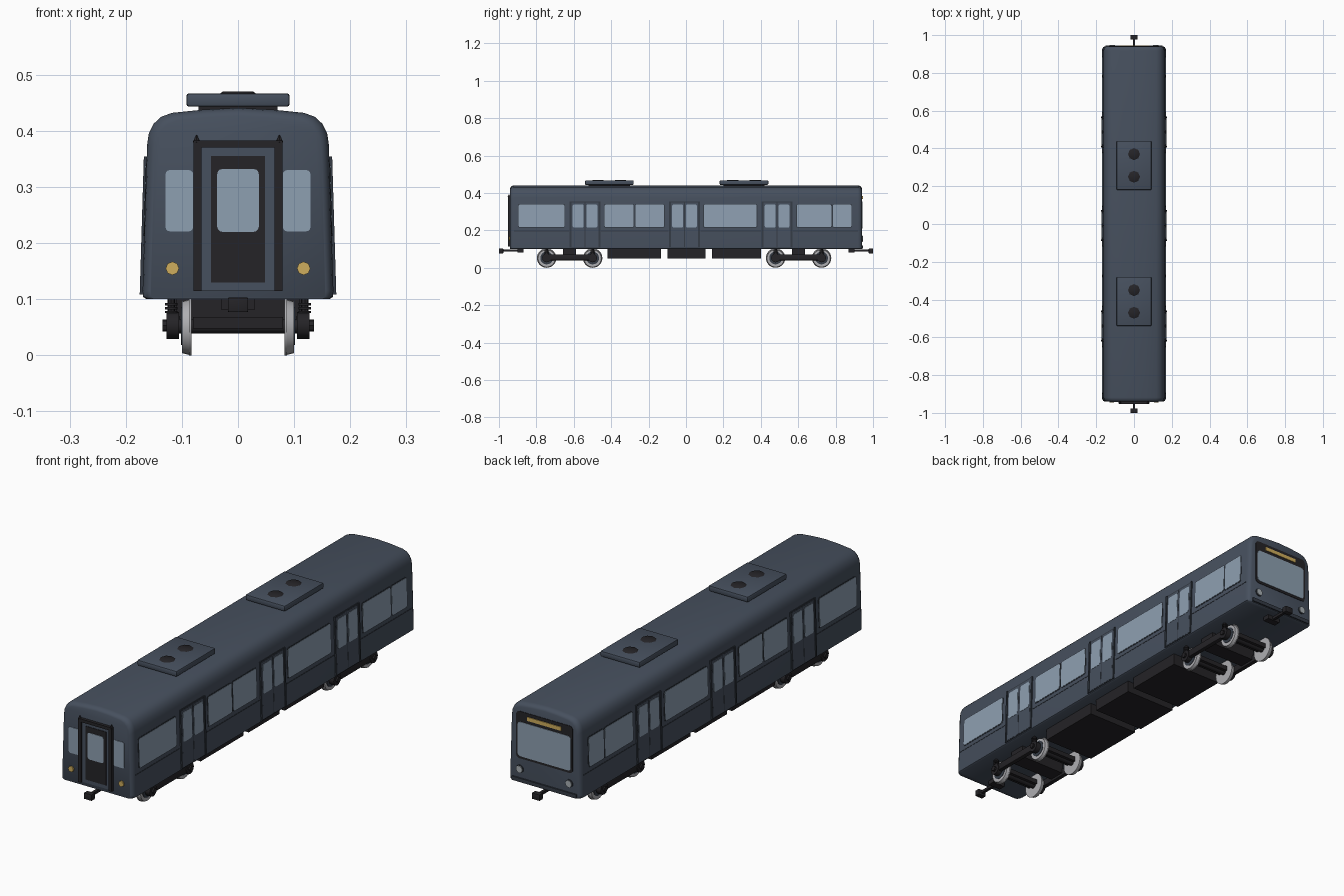
import bpy, bmesh, math
from mathutils import Matrix, Vector

if "Cube" in bpy.data.objects:
    bpy.data.objects.remove(bpy.data.objects["Cube"])


def material(name, r, g, b):
    m = bpy.data.materials.new(name)
    m.use_nodes = True
    m.diffuse_color = (r, g, b, 1)
    m.node_tree.nodes["Principled BSDF"].inputs["Base Color"].default_value = (r, g, b, 1)
    return m


BODY = material("slate blue", 0.062, 0.08, 0.112)
GLASS = material("pale blue glass", 0.27, 0.35, 0.44)
DARK = material("charcoal", 0.018, 0.017, 0.02)
TRIM = material("dark slate", 0.035, 0.044, 0.06)
STEEL = material("wheel steel", 0.42, 0.42, 0.44)
GOLD = material("amber", 0.62, 0.42, 0.11)
LAMP = material("lamp silver", 0.4, 0.44, 0.46)


def finish(name, bm, mat, smooth=None):
    bmesh.ops.recalc_face_normals(bm, faces=bm.faces[:])
    me = bpy.data.meshes.new(name)
    bm.to_mesh(me)
    bm.free()
    me.materials.append(mat)
    ob = bpy.data.objects.new(name, me)
    bpy.context.collection.objects.link(ob)
    if smooth:
        bpy.ops.object.select_all(action="DESELECT")
        ob.select_set(True)
        bpy.context.view_layer.objects.active = ob
        bpy.ops.object.shade_smooth_by_angle(angle=math.radians(smooth))
    return ob


def box(name, x, y, z, mat, bevel=0):
    """Box from three (min, max) ranges."""
    bm = bmesh.new()
    lo, hi = Vector((x[0], y[0], z[0])), Vector((x[1], y[1], z[1]))
    bmesh.ops.create_cube(bm, size=1, matrix=Matrix.Translation((lo + hi) / 2)
                          @ Matrix.Diagonal((*(hi - lo), 1)))
    if bevel:
        bmesh.ops.bevel(bm, geom=bm.edges[:], offset=bevel, segments=2, affect="EDGES", profile=0.5)
    return finish(name, bm, mat, 35 if bevel else None)


def cylinder(name, centre, radius, depth, axis, mat, sides=16, top=None):
    bm = bmesh.new()
    turn = Vector((0, 0, 1)).rotation_difference(Vector(axis)).to_matrix().to_4x4()
    bmesh.ops.create_cone(bm, cap_ends=True, segments=sides, radius1=radius,
                          radius2=radius if top is None else top, depth=depth,
                          matrix=Matrix.Translation(centre) @ turn)
    return finish(name, bm, mat, 40)


def plate(name, place, u, v, d, mat, r=0.0):
    """Rounded rectangular slab laid on a wall by the mapping place(u, v, d)."""
    pts = []
    for k, (cu, cv) in enumerate(((u[1], v[1]), (u[0], v[1]), (u[0], v[0]), (u[1], v[0]))):
        su, sv = (1 if k in (0, 3) else -1), (1 if k < 2 else -1)
        for i in range(4 if r else 1):
            a = math.pi / 2 * (k + i / 3)
            pts.append((cu - su * r + r * math.cos(a), cv - sv * r + r * math.sin(a)))
    bm = bmesh.new()
    rings = [[bm.verts.new(place(pu, pv, e)) for pu, pv in pts] for e in (-0.004, d)]
    for ring in rings:
        bm.faces.new(ring)
    for i in range(len(pts)):
        j = (i + 1) % len(pts)
        bm.faces.new((rings[0][i], rings[0][j], rings[1][j], rings[1][i]))
    return finish(name, bm, mat)


END = 0.94


def side_place(s):
    return lambda u, v, d: (s * (0.17 - (v - 0.115) * 0.03 + d), u, v)


def front(u, v, d):
    return (u, -END - d, v)


def back(u, v, d):
    return (u, END + d, v)


# Car body: half profile mirrored, lofted with rounded ends
half = [(0.163, 0.1), (0.169, 0.104), (0.17, 0.115), (0.162, 0.375), (0.159, 0.395),
        (0.15, 0.413), (0.137, 0.425), (0.118, 0.432), (0.06, 0.438), (0, 0.441)]
profile = half + [(-x, z) for x, z in half[-2::-1]]
stations = [(END, 0.014), (END - 0.004, 0.007), (END - 0.012, 0.002), (END - 0.022, 0)]
stations = [(-y, i) for y, i in stations] + stations[::-1]
bm = bmesh.new()
loft = [[bm.verts.new((x * (1 - i / 0.17), y, 0.1 + (z - 0.1) * (1 - i / 0.34)))
         for x, z in profile] for y, i in stations]
for a, b in zip(loft, loft[1:]):
    for i in range(len(profile)):
        j = (i + 1) % len(profile)
        bm.faces.new((a[i], a[j], b[j], b[i]))
bm.faces.new(loft[0])
bm.faces.new(loft[-1])
finish("car_body", bm, BODY, 40)

# Side windows, doors and belt trim
windows = [(-0.895, -0.65), (-0.435, -0.28), (-0.27, -0.117), (0.095, 0.378),
           (0.593, 0.777), (0.785, 0.884)]
doors = [-0.54, -0.008, 0.487]
belts = [(-0.92, -0.625), (-0.455, -0.093), (0.077, 0.402), (0.572, 0.92)]
for s, side in ((1, "left"), (-1, "right")):
    wall = side_place(s)
    for y0, y1 in windows:
        plate(side + "_window_rim", wall, (y0 - 0.004, y1 + 0.004), (0.213, 0.342), 0.001, TRIM, 0.01)
        plate(side + "_window", wall, (y0, y1), (0.217, 0.338), 0.002, GLASS, 0.008)
    for y0, y1 in belts:
        plate(side + "_belt_trim", wall, (y0, y1), (0.194, 0.198), 0.001, TRIM)
    for c in doors:
        plate(side + "_door_frame", wall, (c - 0.083, c + 0.083), (0.108, 0.354), 0.002, TRIM)
        for e in (-0.083, 0.075):
            plate(side + "_door_post", wall, (c + e, c + e + 0.008), (0.108, 0.354), 0.005, TRIM)
        for e in (-1, 1):
            m = c + e * 0.037
            plate(side + "_door_leaf", wall, (m - 0.035, m + 0.035), (0.112, 0.348), 0.003, BODY)
            plate(side + "_door_window", wall, (m - 0.029, m + 0.029), (0.215, 0.338), 0.004, GLASS, 0.008)

# Front end: gangway door, surround, windows and lamps
plate("front_door_surround", front, (-0.066, 0.066), (0.115, 0.375), 0.004, BODY)
plate("front_door", front, (-0.048, 0.048), (0.13, 0.355), 0.006, DARK)
plate("front_door_window", front, (-0.037, 0.037), (0.22, 0.332), 0.008, GLASS, 0.009)
plate("gangway_lintel", front, (-0.079, 0.079), (0.37, 0.383), 0.013, DARK)
for s in (-1, 1):
    plate("gangway_post", front, sorted((s * 0.065, s * 0.079)), (0.115, 0.38), 0.013, DARK)
    cylinder("gangway_horn", (s * 0.074, -END - 0.006, 0.386), 0.008, 0.014, (0, 0, 1), DARK, 6, 0.001)
    plate("front_window", front, sorted((s * 0.08, s * 0.129)), (0.221, 0.33), 0.002, GLASS, 0.007)
    cylinder("front_lamp", (s * 0.117, -END - 0.002, 0.155), 0.012, 0.008, (0, -1, 0), GOLD, 8)
    cylinder("back_lamp_rim", (s * 0.115, END + 0.001, 0.155), 0.017, 0.006, (0, 1, 0), TRIM)
    cylinder("back_lamp", (s * 0.115, END + 0.003, 0.155), 0.014, 0.008, (0, 1, 0), LAMP)

# Back end: windscreen panel, sign and bumper
plate("windscreen_panel", back, (-0.132, 0.132), (0.2, 0.398), 0.002, DARK, 0.015)
plate("windscreen", back, (-0.124, 0.124), (0.21, 0.355), 0.004, GLASS, 0.014)
plate("destination_sign", back, (-0.08, 0.08), (0.368, 0.384), 0.005, GOLD)
plate("back_bumper", back, (-0.15, 0.15), (0.102, 0.118), 0.006, TRIM)

# Roof units with fans
for c in (-0.41, 0.31):
    box("roof_unit_base", (-0.07, 0.07), (c - 0.11, c + 0.11), (0.43, 0.448), DARK)
    box("roof_unit", (-0.092, 0.092), (c - 0.13, c + 0.13), (0.443, 0.467), BODY, 0.005)
    for e in (-0.06, 0.06):
        cylinder("roof_fan", (0, c + e, 0.468), 0.034, 0.005, (0, 0, 1), DARK, 8, 0.026)

# Underfloor equipment
for y in ((-0.42, -0.135), (-0.1, 0.105), (0.14, 0.4)):
    box("equipment_case", (-0.12, 0.12), y, (0.05, 0.102), DARK)

# Bogies
for c in (-0.622, 0.602):
    box("bogie_bolster", (-0.11, 0.11), (c - 0.035, c + 0.035), (0.05, 0.1), DARK)
    for s in (-1, 1):
        box("bogie_side_frame", sorted((s * 0.104, s * 0.124)), (c - 0.115, c + 0.115),
            (0.04, 0.072), DARK, 0.004)
    for y in (c - 0.123, c + 0.123):
        cylinder("axle", (0, y, 0.052), 0.013, 0.22, (1, 0, 0), DARK, 12)
        box("motor_beam", (-0.08, 0.08), (y - 0.025, y + 0.025), (0.048, 0.068), DARK)
        for s in (-1, 1):
            cylinder("wheel", (s * 0.092, y, 0.05), 0.05, 0.016, (s, 0, 0), STEEL, 28, 0.046)
            cylinder("wheel_flange", (s * 0.085, y, 0.052), 0.052, 0.004, (s, 0, 0), STEEL, 28)
            cylinder("wheel_disc", (s * 0.1, y, 0.052), 0.034, 0.003, (s, 0, 0), TRIM, 20)
            cylinder("axle_box", (s * 0.116, y, 0.053), 0.024, 0.022, (s, 0, 0), DARK, 12)
            cylinder("axle_cap", (s * 0.13, y, 0.053), 0.011, 0.01, (s, 0, 0), DARK, 8)
            for k in range(3):
                cylinder("spring_coil", (s * 0.119, y, 0.077 + k * 0.007), 0.012, 0.004, (0, 0, 1), DARK, 10)
            cylinder("spring_core", (s * 0.119, y, 0.085), 0.007, 0.034, (0, 0, 1), DARK, 8)

# Couplers
for s, end in ((-1, "front"), (1, "back")):
    box(end + "_coupler_bar", (-0.006, 0.006), sorted((s * 0.89, s * 0.985)), (0.086, 0.097), DARK)
    box(end + "_coupler_mount", (-0.03, 0.03), sorted((s * 0.87, s * 0.9)), (0.082, 0.102), DARK)
    box(end + "_coupler_head", (-0.018, 0.018), sorted((s * 0.977, s)), (0.077, 0.103), DARK, 0.002)
